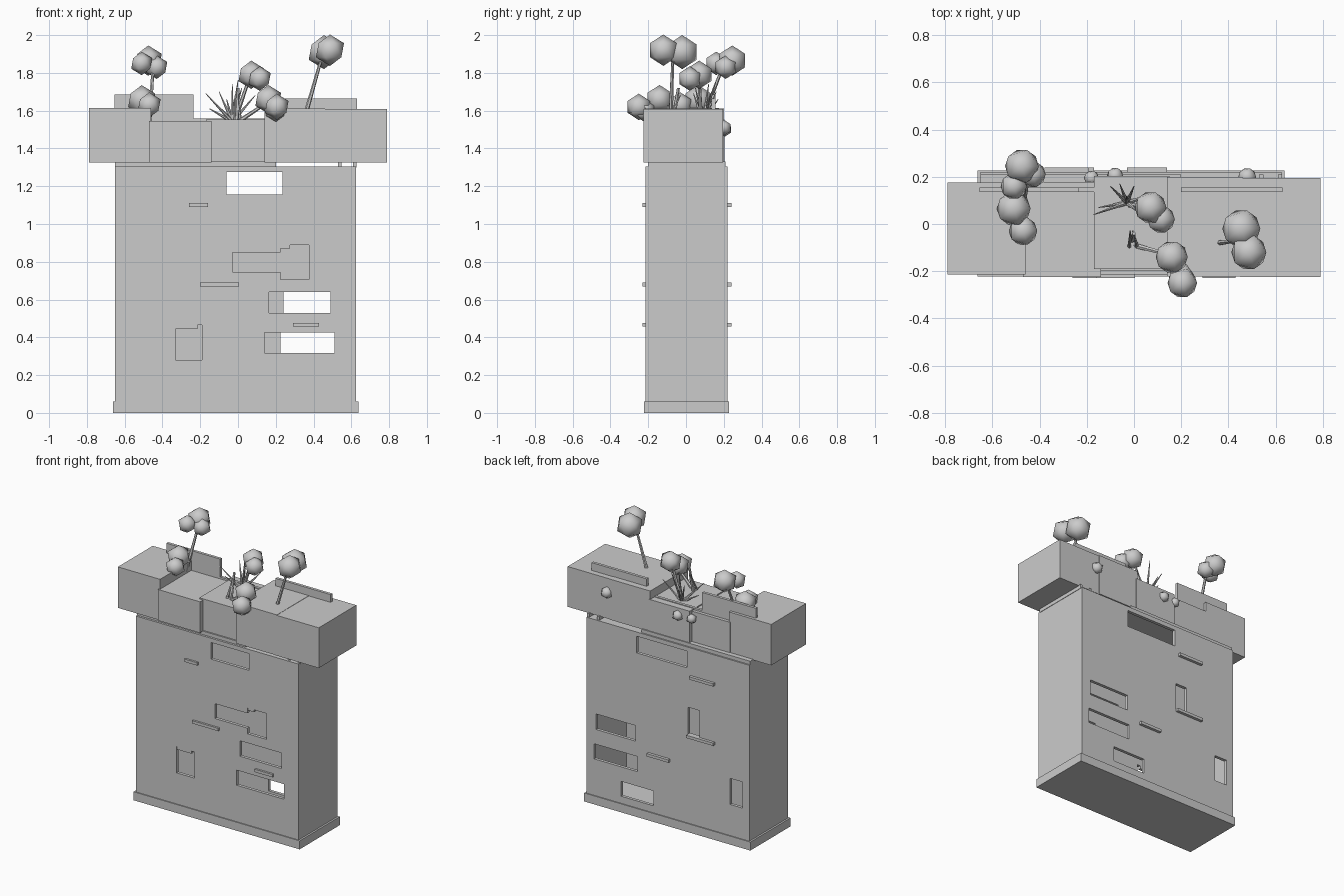
import bpy, bmesh
from mathutils import Vector, Matrix

mat = bpy.data.materials.new("concrete_grey")
mat.diffuse_color = (0.6, 0.6, 0.6, 1)


def make(name, bm, smooth=False):
    me = bpy.data.meshes.new(name)
    for f in bm.faces:
        f.smooth = smooth
    bm.to_mesh(me)
    bm.free()
    me.materials.append(mat)
    ob = bpy.data.objects.new(name, me)
    bpy.context.collection.objects.link(ob)
    return ob


def box(name, x0, x1, y0, y1, z0, z1):
    bm = bmesh.new()
    m = Matrix.Translation(((x0 + x1) / 2, (y0 + y1) / 2, (z0 + z1) / 2))
    m = m @ Matrix.Diagonal((x1 - x0, y1 - y0, z1 - z0, 1))
    bmesh.ops.create_cube(bm, size=1, matrix=m)
    return make(name, bm)


def stem(name, a, b, r0, r1):
    a, b = Vector(a), Vector(b)
    d = b - a
    m = Matrix.Translation((a + b) / 2) @ d.to_track_quat('Z', 'Y').to_matrix().to_4x4()
    bm = bmesh.new()
    bmesh.ops.create_cone(bm, cap_ends=True, segments=6, radius1=r0, radius2=r1,
                          depth=d.length, matrix=m)
    return make(name, bm)


def blob(name, x, y, z, r):
    bm = bmesh.new()
    bmesh.ops.create_icosphere(bm, subdivisions=1, radius=r,
                               matrix=Matrix.Translation((x, y, z)))
    return make(name, bm, True)


# hollow wall block
X0, X1, Y0, Y1, TOP, T = -0.65, 0.625, -0.215, 0.22, 1.305, 0.022
body = box("wall_block", X0, X1, Y0, Y1, 0, TOP)
cutters = [box("cut_cavity", X0 + T, X1 - T, Y0 + T, Y1 - T, 0.03, TOP - 0.02)]

# window openings: x0, x1, z0, z1
front = [(-0.06, 0.235, 1.157, 1.275), (-0.03, 0.23, 0.745, 0.85),
         (0.225, 0.375, 0.705, 0.888), (0.165, 0.49, 0.53, 0.64),
         (0.14, 0.51, 0.318, 0.425), (-0.33, -0.19, 0.28, 0.465)]
back = [(-0.16, 0.235, 1.157, 1.275), (-0.26, -0.17, 0.69, 0.88),
        (0.24, 0.55, 0.53, 0.64), (0.225, 0.565, 0.318, 0.425),
        (0.10, 0.355, 0.11, 0.215), (-0.595, -0.50, 0.28, 0.465)]
for x0, x1, z0, z1 in front:
    cutters.append(box("cut_front", x0, x1, Y0 - 0.1, Y0 + 0.1, z0, z1))
for x0, x1, z0, z1 in back:
    cutters.append(box("cut_back", x0, x1, Y1 - 0.1, Y1 + 0.1, z0, z1))
bpy.context.view_layer.objects.active = body
for c in cutters:
    md = body.modifiers.new("cut", 'BOOLEAN')
    md.operation, md.solver, md.object = 'DIFFERENCE', 'EXACT', c
    bpy.ops.object.modifier_apply(modifier=md.name)
    bpy.data.objects.remove(c)

# plinth rim around the base (four strips) and top slab
box("plinth_front", -0.663, 0.638, -0.222, Y0 + 0.005, 0, 0.06)
box("plinth_back", -0.663, 0.638, Y1 - 0.005, 0.227, 0, 0.06)
box("plinth_left", -0.663, X0 + 0.005, -0.222, 0.227, 0, 0.06)
box("plinth_right", X1 - 0.005, 0.638, -0.222, 0.227, 0, 0.06)
box("top_slab", X0, 0.20, -0.2, 0.21, 1.30, 1.33)
for x in (0.53, 0.61):
    box("spacer", x, x + 0.018, -0.2, 0.21, 1.30, 1.33)

# thin ledges on both faces
for x0, x1, z in ((-0.26, -0.16, 1.09), (-0.20, 0.005, 0.67), (0.29, 0.43, 0.457)):
    box("front_ledge", x0, x1, -0.229, Y0 + 0.01, z, z + 0.02)
for x0, x1, z in ((-0.38, -0.19, 1.09), (-0.38, -0.17, 0.67), (-0.03, 0.14, 0.457)):
    box("back_ledge", x0, x1, Y1 - 0.01, 0.24, z, z + 0.02)
box("window_lintel", -0.33, -0.215, Y0 + 0.003, Y0 + T, 0.445, 0.465)
box("window_lintel", 0.225, 0.275, Y0 + 0.003, Y0 + T, 0.87, 0.888)

# planter boxes along the top
for x0, x1, y0, y1, z1 in ((-0.79, -0.46, -0.215, 0.175, 1.615),
                           (-0.47, -0.14, -0.225, 0.178, 1.545),
                           (-0.17, 0.15, -0.19, 0.203, 1.553),
                           (0.14, 0.46, -0.222, 0.20, 1.612),
                           (0.45, 0.79, -0.225, 0.195, 1.61)):
    box("planter", x0, x1, y0, y1, 1.325, z1)

# upright back panels
for x0, x1, z1 in ((-0.655, -0.235, 1.685), (-0.235, 0.2, 1.558), (0.2, 0.63, 1.665)):
    box("back_panel", x0, x1, 0.135, 0.155, 1.50, z1)

# foliage clumps
for p in ((-0.475, 0.245, 1.865, 0.08), (-0.43, 0.21, 1.83, 0.062),
          (-0.51, 0.16, 1.85, 0.062), (-0.51, 0.065, 1.655, 0.08),
          (-0.47, -0.03, 1.63, 0.067), (0.16, -0.14, 1.66, 0.076),
          (0.205, -0.25, 1.62, 0.07), (0.2, -0.22, 1.60, 0.06),
          (0.07, 0.07, 1.79, 0.075), (0.115, 0.02, 1.77, 0.065),
          (0.455, -0.02, 1.91, 0.09), (0.487, -0.12, 1.92, 0.083)):
    blob("foliage", *p)
for p in ((0.48, 0.20, 1.51, 0.042), (-0.08, 0.205, 1.50, 0.038), (-0.18, 0.195, 1.50, 0.035)):
    blob("small_foliage", *p)

# trunks
for a, b in (((0.36, -0.08, 1.59), (0.44, -0.07, 1.87)),
             ((-0.47, 0.08, 1.53), (-0.45, 0.19, 1.82)),
             ((-0.02, 0.08, 1.54), (0.06, 0.07, 1.77)),
             ((-0.01, -0.07, 1.54), (0.0, -0.04, 1.72)),
             ((0.0, -0.09, 1.54), (0.15, -0.13, 1.64))):
    stem("trunk", a, b, 0.012, 0.008)

# bare twigs fanning out from the middle planter
for tip in ((-0.17, 0.04, 1.69), (-0.10, 0.16, 1.70), (-0.06, 0.17, 1.66),
            (0.0, 0.16, 1.76), (0.02, 0.05, 1.72), (-0.15, 0.07, 1.61),
            (0.09, 0.13, 1.68), (-0.03, 0.12, 1.74)):
    stem("twig", (-0.03, 0.09, 1.54), tip, 0.011, 0.002)
for dx in (-0.02, 0.015):
    stem("twig", (dx, -0.10, 1.54), (-0.01 + dx * 0.3, -0.03, 1.68), 0.009, 0.003)
